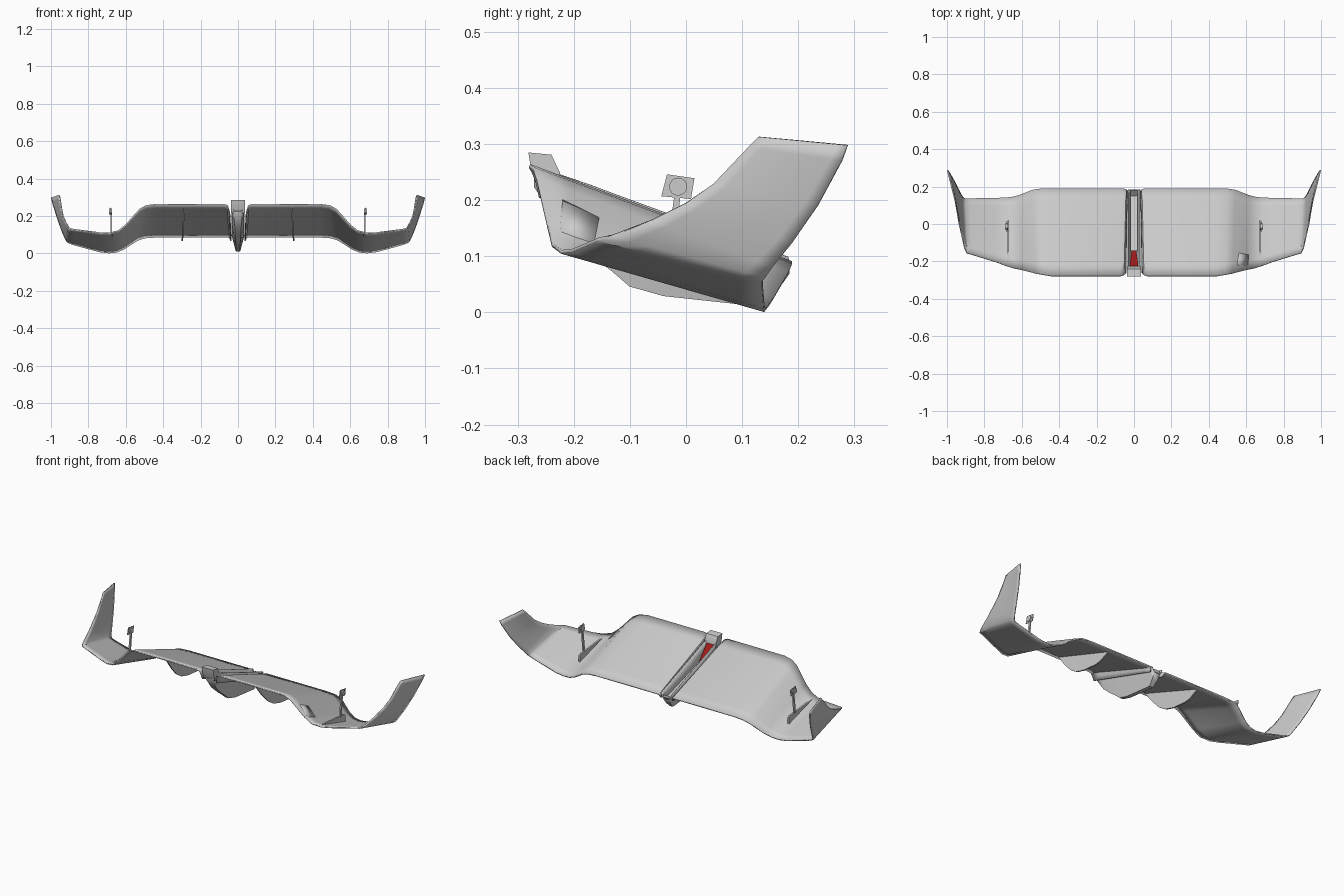
import bpy, bmesh, math
from mathutils import Vector


def make(name, verts, faces, thick=0.0, mirror=False, angle=35):
    me = bpy.data.meshes.new(name)
    me.from_pydata([tuple(v) for v in verts], [], faces)
    bm = bmesh.new()
    bm.from_mesh(me)
    bmesh.ops.recalc_face_normals(bm, faces=bm.faces)
    bm.to_mesh(me)
    bm.free()
    ob = bpy.data.objects.new(name, me)
    bpy.context.collection.objects.link(ob)
    if thick:
        m = ob.modifiers.new("thickness", 'SOLIDIFY')
        m.thickness, m.offset = thick, 0
    if mirror:
        m = ob.modifiers.new("mirror", 'MIRROR')
        m.use_mirror_merge = False
    bpy.context.view_layer.objects.active = ob
    ob.select_set(True)
    bpy.ops.object.shade_smooth_by_angle(angle=math.radians(angle))
    ob.select_set(False)
    return ob


def loft(name, rows, **kw):
    n = len(rows[0])
    faces = [(i*n+j, i*n+j+1, (i+1)*n+j+1, (i+1)*n+j)
             for i in range(len(rows)-1) for j in range(n-1)]
    return make(name, [p for r in rows for p in r], faces, **kw)


def plate(name, outline, x0, x1, lean=0.0, **kw):
    """Extrude a (y, z) outline from x0 to x1; lean shifts x as z drops."""
    n = len(outline)
    top = max(z for _, z in outline)
    verts = [(x + lean*(top-z), y, z) for x in (x0, x1) for y, z in outline]
    faces = [tuple(range(n)), tuple(range(n, 2*n))]
    faces += [(i, (i+1) % n, n+(i+1) % n, n+i) for i in range(n)]
    return make(name, verts, faces, **kw)


# diffuser skin: front point and rear point at each station across the width
stations = [
    ((.044, -.262, .205), (.038, .175, .066)),
    ((.050, -.268, .235), (.042, .182, .078)),
    ((.056, -.275, .254), (.045, .187, .086)),
    ((.072, -.279, .261), (.060, .188, .088)),
    ((.440, -.279, .261), (.440, .188, .088)),
    ((.490, -.271, .255), (.500, .188, .084)),
    ((.525, -.265, .236), (.540, .182, .070)),
    ((.600, -.246, .152), (.610, .155, .024)),
    ((.640, -.238, .120), (.650, .144, .008)),
    ((.690, -.222, .108), (.690, .140, .004)),
    ((.740, -.203, .110), (.740, .139, .010)),
    ((.870, -.163, .127), (.880, .136, .048)),
    ((.893, -.157, .130), (.905, .136, .057)),
    ((.905, -.130, .137), (.915, .142, .064)),
    ((.920, -.060, .165), (.924, .155, .082)),
    ((.934, .000, .195), (.942, .190, .125)),
    ((.942, .050, .230), (.965, .235, .190)),
    ((.952, .112, .295), (.990, .278, .270)),
    ((.957, .130, .313), (.997, .288, .298)),
]
rows = [[Vector(a).lerp(Vector(b), t/8) for t in range(9)] for a, b in stations]
loft("diffuser_skin", rows, thick=.007, mirror=True)

# strakes hanging below the centre panels
plate("strake", [(-.25, .246), (-.2, .18), (-.15, .125), (-.10, .092), (-.04, .075),
                 (.05, .066), (.09, .070), (.13, .088), (.155, .1)],
      .283, .291, lean=.06, mirror=True)

# centre keel: V-shaped open channel, (y, top z, bottom z, bottom half width)
keel = [(-.27, .262, .225, .022), (-.22, .244, .150, .016), (-.17, .227, .105, .013),
        (-.13, .212, .074, .011), (-.10, .201, .048, .010), (-.04, .179, .031, .010),
        (.07, .139, .019, .010), (.135, .116, .012, .010), (.16, .107, .038, .014),
        (.183, .098, .070, .018)]
rows = [[(-.033, y, t), (-.029, y, t*.7+b*.3), (-w, y, b), (w, y, b),
         (.029, y, t*.7+b*.3), (.033, y, t)] for y, t, b, w in keel]
loft("centre_keel", rows, thick=.005)
plate("keel_floor", [(-.145, .155), (.15, .065), (.18, .09), (.18, .075), (.15, .05),
                     (-.145, .14)], -.019, .019)
plate("keel_front_block", [(-.281, .285), (-.275, .25), (-.262, .215), (-.225, .215),
                           (-.225, .25), (-.24, .281)], -.037, .037)

# red rear light set in the keel
red = bpy.data.materials.new("red_light")
red.diffuse_color = (.35, .01, .01, 1)
light = make("rear_light",
             [(-.023, -.226, .236), (.023, -.226, .236), (.012, -.142, .168), (-.012, -.142, .168),
              (-.023, -.226, .222), (.023, -.226, .222), (.012, -.142, .154), (-.012, -.142, .154)],
             [(0, 1, 2, 3), (4, 5, 6, 7), (0, 1, 5, 4), (1, 2, 6, 5), (2, 3, 7, 6), (3, 0, 4, 7)])
light.data.materials.append(red)

# sensor brackets on the outer channels
plate("bracket_base", [(-.205, .107), (.012, .088), (.02, .08), (.02, .038), (-.205, .1)],
      .667, .677, mirror=True)
plate("bracket_stem", [(-.036, .09), (-.021, .208), (-.010, .208), (-.022, .09)],
      .674, .682, mirror=True)
plate("bracket_plate", [(-.034, .246), (.015, .239), (.009, .202), (-.044, .207)],
      .679, .683, mirror=True)
disc = [(-.014 + .016*math.cos(a*math.pi/8), .224 + .016*math.sin(a*math.pi/8))
        for a in range(16)]
plate("bracket_disc", disc, .675, .689, mirror=True)

# thin panel on the sloping shoulder
make("shoulder_panel", [(.550, -.22, .2), (.610, -.225, .140), (.615, -.165, .119), (.560, -.155, .168)],
     [(0, 1, 2, 3)], thick=.003)
